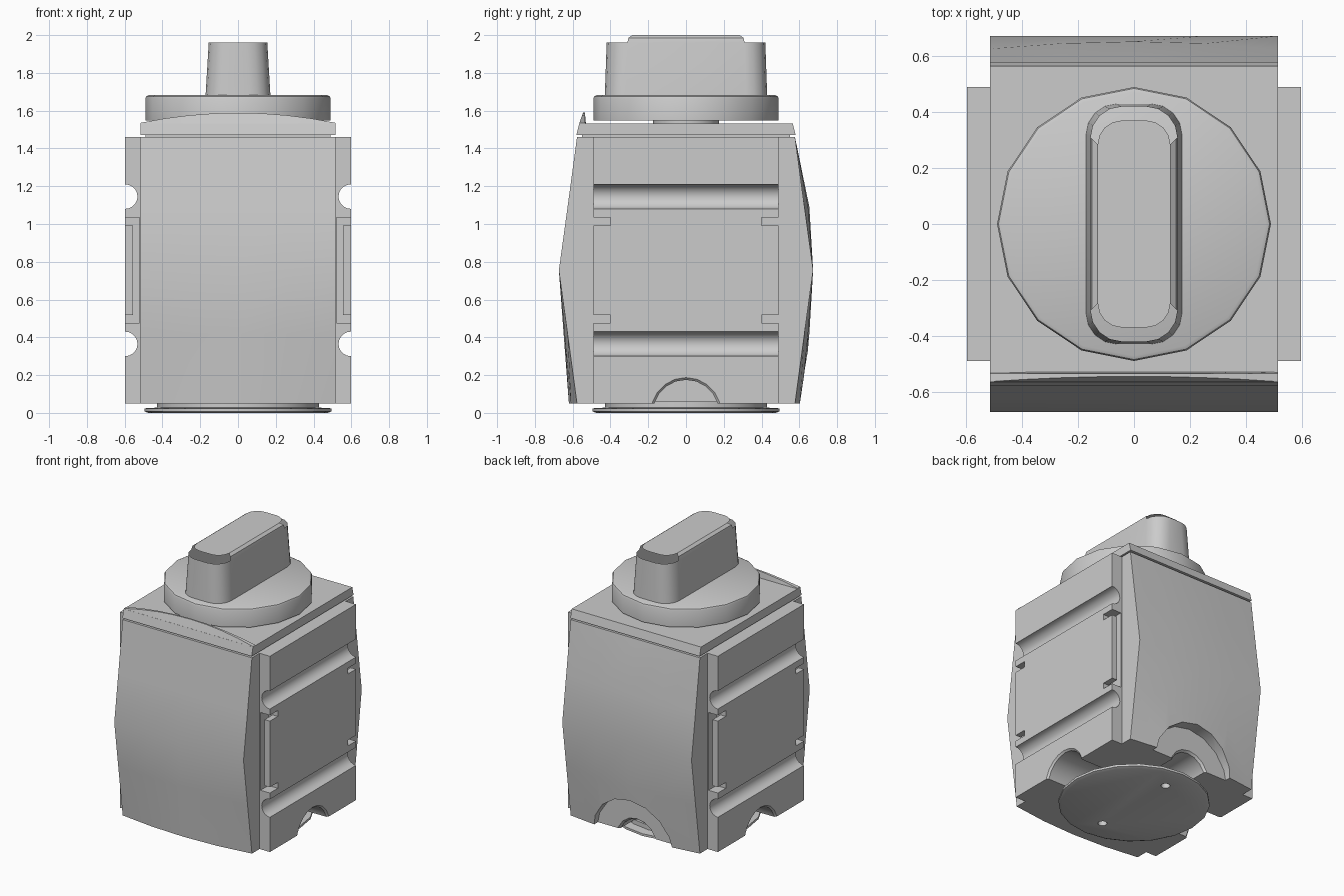
import bpy, bmesh
from math import sin, cos, pi, radians
from mathutils import Matrix, Vector

if "Cube" in bpy.data.objects:
    bpy.data.objects.remove(bpy.data.objects["Cube"])


def loft(name, rings, cap=True, skip=None, smooth=True):
    """Skin a stack of equal-length point rings, optionally leaving out some faces."""
    bm = bmesh.new()
    vs = [[bm.verts.new(p) for p in ring] for ring in rings]
    n = len(vs[0])
    for a, b in zip(vs, vs[1:]):
        for i in range(n):
            j = (i + 1) % n
            bm.faces.new((a[i], a[j], b[j], b[i]))
    if cap:
        bm.faces.new(vs[0][::-1])
        bm.faces.new(vs[-1])
    bmesh.ops.recalc_face_normals(bm, faces=bm.faces)
    if skip:
        gone = [f for f in bm.faces if skip(f.calc_center_median())]
        bmesh.ops.delete(bm, geom=gone, context='FACES')
    me = bpy.data.meshes.new(name)
    bm.to_mesh(me)
    bm.free()
    ob = bpy.data.objects.new(name, me)
    bpy.context.collection.objects.link(ob)
    if smooth:
        shade(ob)
    return ob


def shade(ob):
    bpy.ops.object.select_all(action='DESELECT')
    ob.select_set(True)
    bpy.context.view_layer.objects.active = ob
    bpy.ops.object.shade_smooth_by_angle(angle=radians(32))


def lathe(name, profile, seg, turn=Matrix(), smooth=True):
    rings = [[turn @ Vector((r * cos(2 * pi * i / seg), r * sin(2 * pi * i / seg), z))
              for i in range(seg)] for r, z in profile]
    return loft(name, rings, smooth=smooth)


def box(name, x0, x1, y0, y1, z0, z1):
    return loft(name, [[(x0, y0, z), (x1, y0, z), (x1, y1, z), (x0, y1, z)] for z in (z0, z1)],
                smooth=False)


def cut(ob, cutters):
    for c in cutters:
        c.hide_render = True
        m = ob.modifiers.new("cut", 'BOOLEAN')
        m.operation, m.solver, m.object = 'DIFFERENCE', 'EXACT', c
        bpy.context.view_layer.objects.active = ob
        bpy.ops.object.modifier_apply(modifier=m.name)
    shade(ob)


def rounded(hx, hy, r, z, n=4):
    pts = []
    for k, (sx, sy) in enumerate([(1, 1), (-1, 1), (-1, -1), (1, -1)]):
        for i in range(n + 1):
            a = pi / 2 * (k + i / n)
            pts.append((sx * (hx - r) + r * cos(a), sy * (hy - r) + r * sin(a), z))
    return pts


W, Z0, Z1, ZC = 0.515, 0.05, 1.46, 0.755

# Main body: front and back bulge at mid height, bowed across at the bottom
cols = [-W, -W / 2, 0, W / 2, W]
rows = [(Z0, .577, .043, .043), (.42, .627, .021, .026), (ZC, .673, 0, 0),
        (1.09, .627, 0, .026), (Z1, .577, 0, 0)]
rings = []
for z, y, bf, bb in rows:
    bow = lambda x: 1 - (x / W) ** 2
    rings.append([(x, -y - bf * bow(x), z) for x in cols] +
                 [(x, y + bb * bow(x), z) for x in reversed(cols)])
body = loft("body", rings, smooth=False)

# Port cutters: one on each side, a counterbored one at the back
side_port = [(.175, .15), (.175, .585), (.19, .6), (.19, .7)]
ports = {s: lathe("port_cutter", side_port, 20, Matrix.Rotation(s * pi / 2, 4, 'Y'), False)
         for s in (1, -1)}
back_port = lathe("back_port_cutter",
                  [(.145, .2), (.145, .545), (.158, .56), (.32, .56), (.32, .8)], 16,
                  Matrix.Rotation(-pi / 2, 4, 'X'), False)
cut(body, [ports[1], ports[-1], back_port])

# Side plates with round grooves and undercut clip slots
scrap = [*ports.values(), back_port]
for s, label in ((1, "right"), (-1, "left")):
    prof = [(W, Z0), (.597, Z0)]
    for zc in (.365, 1.145):
        prof += [(.597 - .065 * sin(pi * i / 10), zc - .065 * cos(pi * i / 10))
                 for i in range(11)]
    prof += [(.597, Z1), (W, Z1)]
    plate = loft(label + "_plate", [[(s * x, y, z) for x, z in prof] for y in (-.49, .49)],
                 smooth=False)
    cutters = [ports[s]]
    for t in (1, -1):
        y0, y1 = sorted((t * .40, t * .55))
        for a, b, za, zb in ((.522, .555, .475, 1.035), (.522, .7, .475, .517),
                             (.522, .7, .993, 1.035)):
            x0, x1 = sorted((s * a, s * b))
            cutters.append(box("slot_cutter", x0, x1, y0, y1, za, zb))
    cut(plate, cutters)
    scrap += cutters[1:]

# Bottom plug with two spanner holes
plug = lathe("bottom_plug", [(.475, 0), (.495, .008), (.495, .024), (.43, .028), (.43, .06)], 20,
             smooth=False)
pins = [lathe("pin_cutter", [(.03, -.05), (.03, .04)], 12,
              Matrix.Translation((0, y, 0)), False) for y in (-.32, .32)]
cut(plug, pins)
scrap += pins

# Top cap, thin spacer below it, and the arched lip along the front
box("cap_spacer", -.49, .49, -.55, .55, 1.45, 1.48)
loft("top_cap", [[(-W, -y, z), (W, -y, z), (W, y, z), (-W, y, z)]
                 for y, z in ((.58, 1.472), (.565, 1.533))])
lip = []
for i in range(9):
    x = W * (i / 4 - 1)
    h = .003 + .053 * (1 - (x / W) ** 2)
    lip.append([(x, -.565, 1.53), (x, -.565 + .35 * h, 1.533 + h),
                (x, -.535, 1.533 + h), (x, -.53, 1.53)])
loft("front_lip", lip)

# Rotary knob: neck, disc and tapered grip with open ends on the top rounding
lathe("knob_neck", [(.175, 1.52), (.175, 1.56)], 16)
lathe("knob_disc", [(.49, 1.547), (.49, 1.665), (.485, 1.676), (.472, 1.682)], 16)
loft("knob_grip", [rounded(.172, .43, .11, 1.675), rounded(.155, .42, .11, 1.96),
                   rounded(.15, .405, .10, 1.985), rounded(.13, .37, .085, 2.0)],
     skip=lambda c: 1.961 < c.z < 1.999 and abs(c.y) > .28)

for ob in scrap:
    bpy.data.objects.remove(ob, do_unlink=True)
